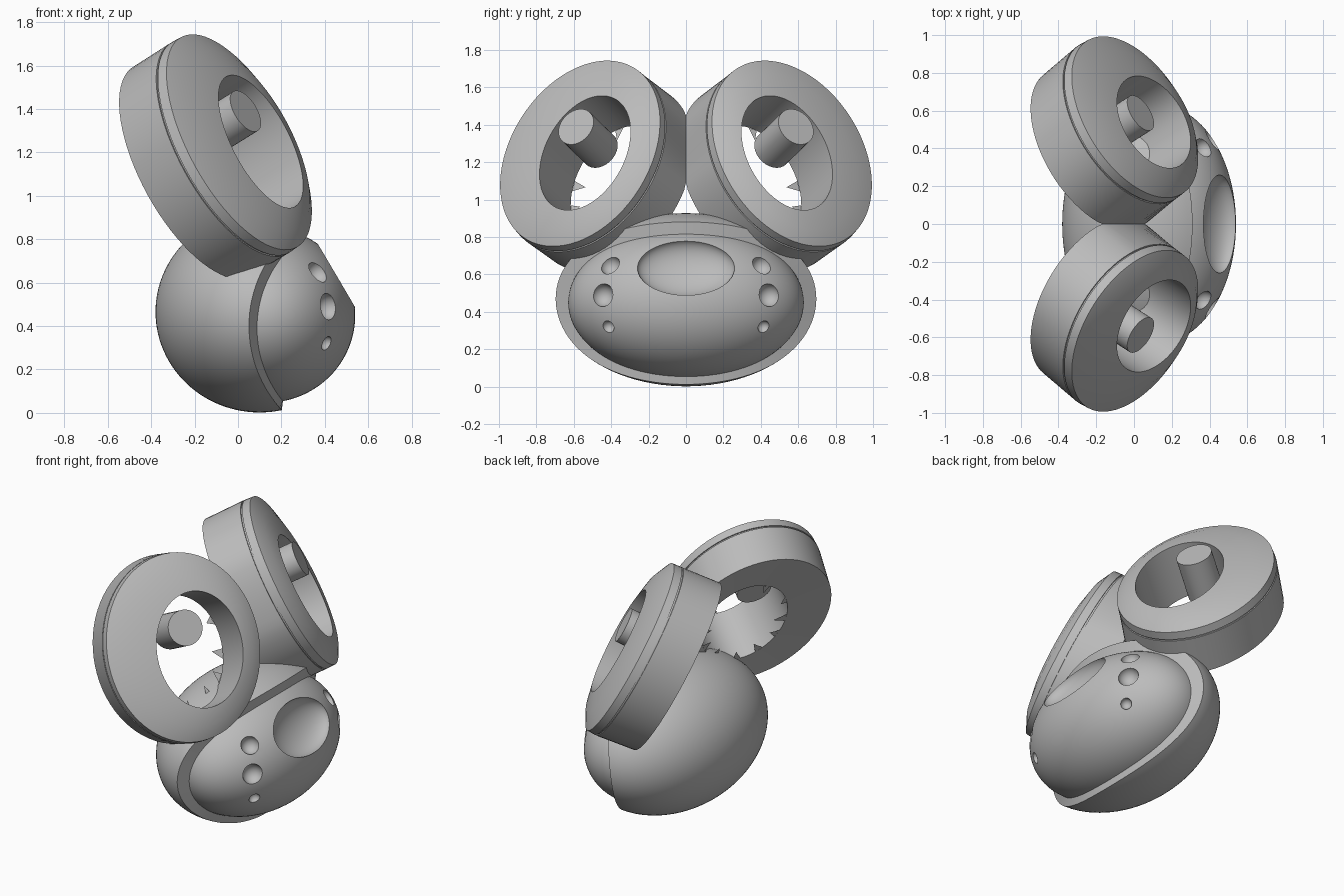
import bpy, bmesh, math
from mathutils import Vector, Matrix

cube = bpy.data.objects.get("Cube")
if cube:
    bpy.data.objects.remove(cube, do_unlink=True)

grey = bpy.data.materials.new("plain_grey")
grey.use_nodes = True
COLOUR = (0.5, 0.5, 0.5, 1)
grey.diffuse_color = COLOUR
grey.node_tree.nodes["Principled BSDF"].inputs["Base Color"].default_value = COLOUR
parts = []


def finish(name, bm):
    bmesh.ops.recalc_face_normals(bm, faces=bm.faces)
    mesh = bpy.data.meshes.new(name)
    bm.to_mesh(mesh)
    bm.free()
    mesh.materials.append(grey)
    obj = bpy.data.objects.new(name, mesh)
    bpy.context.collection.objects.link(obj)
    parts.append(obj)
    return obj


def loft(bm, loops, closed=False):
    """Skin a list of point loops with quads."""
    rows = [[bm.verts.new(p) for p in loop] for loop in loops]
    pairs = list(zip(rows, rows[1:]))
    if closed:
        pairs.append((rows[-1], rows[0]))
    for lo, hi in pairs:
        n = len(lo)
        for i in range(n):
            j = (i + 1) % n
            bm.faces.new((lo[i], lo[j], hi[j], hi[i]))
    return rows


def ellipsoid(name, centre, radii, rotation=0, segments=64):
    bm = bmesh.new()
    bmesh.ops.create_uvsphere(bm, u_segments=segments, v_segments=segments // 2, radius=1)
    bm.transform(Matrix.Translation(centre) @ Matrix.Rotation(rotation, 4, 'Y')
                 @ Matrix.Diagonal((*radii, 1)))
    return finish(name, bm)


# Body: an egg whose front is cut back by a curved surface
OUTER = (Vector((0.1, 0, 0.465)), Vector((0.48, 0.7, 0.463)))
INNER = (Vector((0.13, 0, 0.45)), Vector((0.41, 0.63, 0.403)))


def egg_point(egg, theta, phi):
    c, r = egg
    return c + Vector((-r.x * math.cos(theta),
                       r.y * math.sin(theta) * math.cos(phi),
                       r.z * math.sin(theta) * math.sin(phi)))


def cut_angle(egg, phi):
    lo, hi = 0, math.pi
    for _ in range(30):
        mid = (lo + hi) / 2
        p = egg_point(egg, mid, phi)
        if p.x < 0.2 + 0.125 * p.z - 0.42 * p.y ** 2:
            lo = mid
        else:
            hi = mid
    return lo


phis = [math.tau * i / 96 for i in range(96)]
outer_ends = [cut_angle(OUTER, p) for p in phis]
STEPS = 32
loops = [[egg_point(OUTER, e * k / STEPS, p) for p, e in zip(phis, outer_ends)]
         for k in range(1, STEPS + 1)]
loops.append([egg_point(INNER, cut_angle(INNER, p), p) for p in phis])
bm = bmesh.new()
rows = loft(bm, loops)
pole = bm.verts.new(egg_point(OUTER, 0, 0))
for i, v in enumerate(rows[0]):
    bm.faces.new((pole, rows[0][(i + 1) % 96], v))
finish("body_shell", bm)

# Face: inner egg with scooped hollows
face = ellipsoid("face", *INNER, segments=96)
cutters = [ellipsoid("dish_cutter", (0.458, 0, 0.637), (0.1, 0.26, 0.168), -0.507)]
for side in (-1, 1):
    for y, z, r in ((0.405, 0.65, 0.055), (0.445, 0.49, 0.062), (0.415, 0.32, 0.034)):
        c, rad = INNER
        x = c.x + rad.x * math.sqrt(1 - (y / rad.y) ** 2 - ((z - c.z) / rad.z) ** 2)
        cutters.append(ellipsoid("pit_cutter", (x, side * y, z), (r, r, r), segments=24))
for cutter in cutters:
    cutter.hide_render = True
    mod = face.modifiers.new("hollow", 'BOOLEAN')
    mod.object = cutter
    mod.solver = 'EXACT'
bpy.context.view_layer.update()
carved = bpy.data.meshes.new_from_object(
    face.evaluated_get(bpy.context.evaluated_depsgraph_get()))
face.modifiers.clear()
face.data = carved
for cutter in cutters:
    parts.remove(cutter)
    bpy.data.objects.remove(cutter, do_unlink=True)

# Ring frame: facing direction, long axis and short axis
FACING = Vector((1, -0.64, 0.62)).normalized()
LONG = Vector((-0.33, 0.265, 0.905))
LONG = (LONG - FACING * LONG.dot(FACING)).normalized()
SHORT = FACING.cross(LONG)
HOLE = Vector((0.105, -0.54, 1.25))
SHIFT = Vector((-0.055, -0.055, 0.025))
COUNT = 72
HOLE_LONG, HOLE_SHORT, BACK = 0.345, 0.268, -0.35


def mirrored(p, side):
    return Vector((p.x, -side * p.y, p.z))


def ring_point(angle, a, b, depth, shift, inward, side):
    p = (HOLE + SHIFT * shift + LONG * a * math.cos(angle)
         + SHORT * b * math.sin(angle) + FACING * depth)
    p.y = min(p.y + inward, 0)  # the two rings meet flat on the centre plane
    return mirrored(p, side)


# Cross-section: long radius, short radius, depth, centre shift, lean inward
SECTION = [(HOLE_LONG, HOLE_SHORT, 0, 0, 0), (0.47, 0.385, -0.02, 0.6, 0),
           (0.56, 0.477, -0.06, 1, 0), (0.563, 0.481, -0.11, 1, 0),
           (0.555, 0.473, -0.11, 1, 0), (0.555, 0.473, -0.12, 1, 0),
           (0.563, 0.481, -0.12, 1, 0), (0.56, 0.48, BACK, 1, 0.035),
           (HOLE_LONG, HOLE_SHORT, BACK, 0, 0)]

# Splinters round the back of the hole: angle in degrees, reach towards the middle
SPLINTERS = [(20, 0.8), (65, 0.85), (95, 0.7), (120, 0.8), (150, 0.75),
             (180, 0.8), (215, 0.75), (240, 0.8), (265, 0.75), (300, 0.85)]

for side, label in ((1, "left"), (-1, "right")):
    angles = [math.tau * i / COUNT for i in range(COUNT)]
    bm = bmesh.new()
    loft(bm, [[ring_point(t, *s, side) for t in angles] for s in SECTION], closed=True)
    finish(label + "_ring", bm)

    bm = bmesh.new()
    for degrees, reach in SPLINTERS:
        t = math.radians(degrees)
        corners = ((t - 0.09, 1), (t + 0.09, 1), (t + 0.05, reach))
        bm.faces.new([bm.verts.new(ring_point(u, HOLE_LONG * k, HOLE_SHORT * k, BACK, 0, 0, side))
                      for u, k in corners])
    finish(label + "_splinters", bm)

    # Stub floating in the hole, along the facing direction
    bm = bmesh.new()
    tip = Vector((0.035, -0.588, 1.39))
    ends = [[mirrored(tip + FACING * d + (LONG * math.cos(t) + SHORT * math.sin(t)) * 0.107, side)
             for t in angles[::2]] for d in (0, -0.27)]
    for row in loft(bm, ends):
        bm.faces.new(row)
    finish(label + "_stub", bm)

# Smooth shading with sharp edges kept
bpy.ops.object.select_all(action='DESELECT')
for obj in parts:
    obj.select_set(True)
bpy.context.view_layer.objects.active = parts[0]
bpy.ops.object.shade_smooth_by_angle(angle=math.radians(30))
